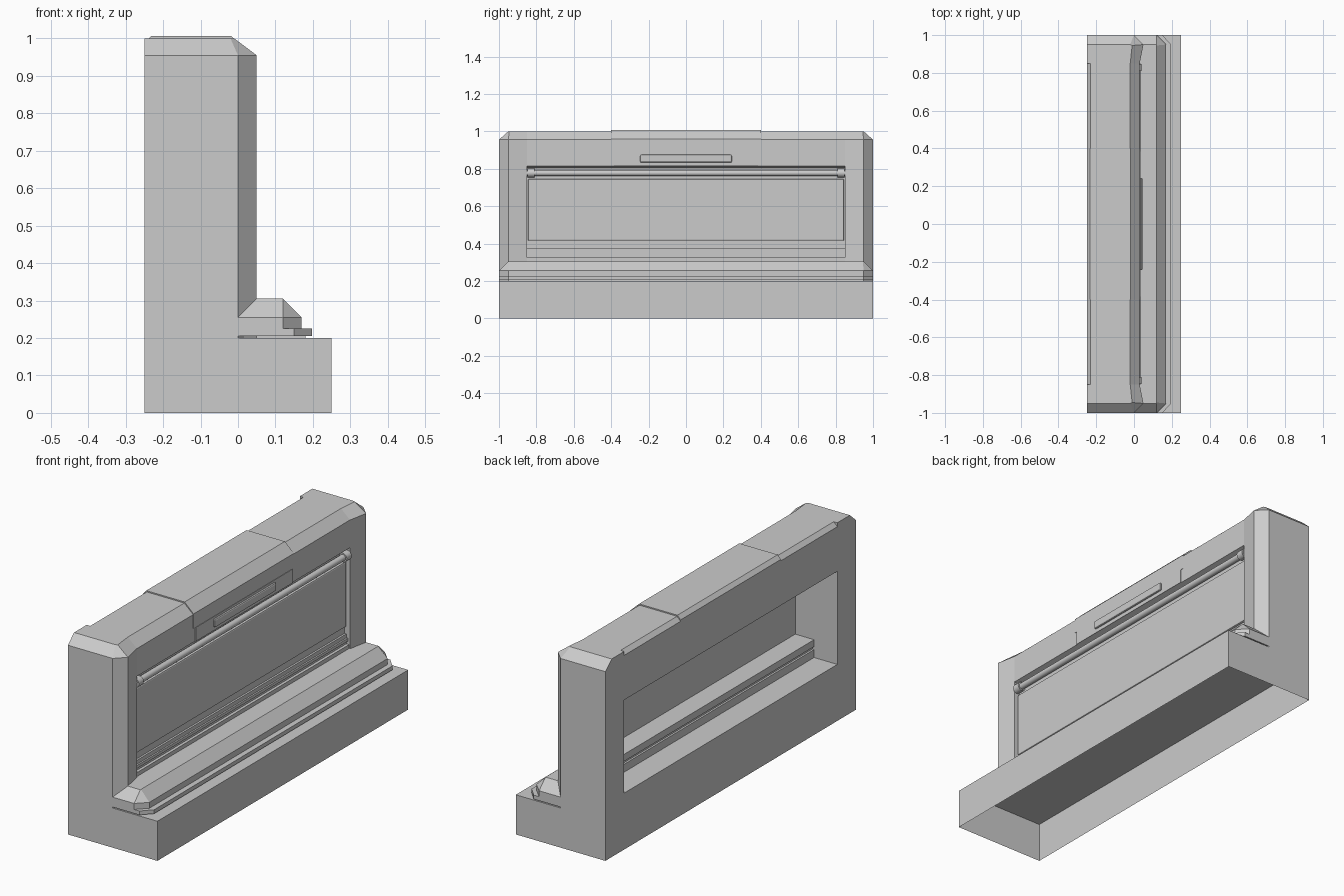
import bpy, bmesh, math
from mathutils import Vector

cube = bpy.data.objects.get("Cube")
if cube:
    bpy.data.objects.remove(cube, do_unlink=True)

grey = bpy.data.materials.new("light grey")
grey.use_nodes = True
colour = (0.6, 0.6, 0.6, 1)
grey.diffuse_color = colour
grey.node_tree.nodes["Principled BSDF"].inputs["Base Color"].default_value = colour


def finish(name, bm):
    bmesh.ops.recalc_face_normals(bm, faces=bm.faces)
    mesh = bpy.data.meshes.new(name)
    bm.to_mesh(mesh)
    bm.free()
    mesh.materials.append(grey)
    obj = bpy.data.objects.new(name, mesh)
    bpy.context.collection.objects.link(obj)
    return obj


def loft(name, rings, bottom=True):
    """Join matching closed rings of points and cap the ends."""
    bm = bmesh.new()
    loops = [[bm.verts.new(p) for p in ring] for ring in rings]
    for a, b in zip(loops, loops[1:]):
        for i in range(len(a)):
            j = (i + 1) % len(a)
            bm.faces.new((a[i], a[j], b[j], b[i]))
    if bottom:
        bm.faces.new(loops[0][::-1])
    bm.faces.new(loops[-1])
    return finish(name, bm)


def box(name, x, y, z, bottom=True, bevel=0):
    rings = [[(x[0], y[0], h), (x[1], y[0], h), (x[1], y[1], h), (x[0], y[1], h)] for h in z]
    obj = loft(name, rings, bottom)
    if bevel:
        mod = obj.modifiers.new("bevel", "BEVEL")
        mod.width = bevel
        mod.segments = 2
    return obj


def extrude_y(name, profile, half):
    return loft(name, [[(x, y, z) for x, z in profile] for y in (-half, half)])


def cylinder(name, x, z, radius, y0, y1):
    bm = bmesh.new()
    bmesh.ops.create_cone(bm, cap_ends=True, segments=16, radius1=radius, radius2=radius, depth=y1 - y0)
    for v in bm.verts:
        v.co = Vector((x + v.co.x, (y0 + y1) / 2 + v.co.z, z + v.co.y))
    obj = finish(name, bm)
    bpy.ops.object.select_all(action="DESELECT")
    obj.select_set(True)
    bpy.context.view_layer.objects.active = obj
    bpy.ops.object.shade_smooth_by_angle()
    return obj


def symmetric(half):
    """Close an outline given for the +y side by mirroring it."""
    return half + [(x, -y) for x, y in reversed(half)]


def at(outline, z):
    return [(x, y, z) for x, y in outline]


# Base shell, open underneath
box("base", (-0.25, 0.25), (-1, 1), (0, 0.2), bottom=False)

# Chamfered end posts
foot = [(-0.25, 1), (0, 1), (0.05, 0.95), (0.03, 0.85), (-0.25, 0.85)]
crown = [(-0.25, 0.95), (-0.02, 0.95), (-0.01, 0.945), (-0.02, 0.85), (-0.25, 0.85)]
for side, s in (("left", 1), ("right", -1)):
    outline = [(x, y * s) for x, y in foot]
    top = [(x, y * s) for x, y in crown]
    loft("post_" + side, [at(outline, 0.2), at(outline, 0.955), at(top, 1)])

# Front sill with chamfered ends, and the thin rail under it
sill = symmetric([(0, 1), (0.12, 1), (0.17, 0.95)])
sill_top = symmetric([(0, 0.95), (0.12, 0.95), (0.12, 0.945)])
loft("front_sill", [at(sill, 0.225), at(sill, 0.255), at(sill_top, 0.305)])
rail = symmetric([(0, 1), (0.15, 1), (0.197, 0.95)])
loft("sill_rail", [at(rail, 0.205), at(rail, 0.225)])
box("sill_gap", (0, 0.18), (-0.95, 0.95), (0.2, 0.205))

# Lower body and stepped ledge behind the sill
box("lower_body", (-0.25, 0), (-0.85, 0.85), (0.2, 0.285))
box("ledge_lower", (-0.12, 0.025), (-0.85, 0.85), (0.285, 0.325))
box("ledge_core", (-0.11, 0.01), (-0.85, 0.85), (0.325, 0.34))
box("ledge_upper", (-0.12, 0.018), (-0.85, 0.85), (0.34, 0.355))
box("ledge_top", (-0.12, 0.01), (-0.85, 0.85), (0.355, 0.375))

# Panel with its backing
box("panel_backing", (-0.015, 0), (-0.85, 0.85), (0.375, 0.815))
box("panel", (0, 0.015), (-0.845, 0.845), (0.415, 0.745), bevel=0.006)

# Top cover and its slightly raised middle lid
cover = [(-0.25, 0.755), (-0.25, 0.98), (-0.23, 1), (-0.02, 1), (0.03, 0.955),
         (0.03, 0.815), (-0.015, 0.80), (-0.015, 0.755)]
extrude_y("top_cover", cover, 0.85)
lid = [(-0.25, 0.755), (-0.25, 0.987), (-0.232, 1.006), (-0.018, 1.006), (0.032, 0.959),
       (0.032, 0.885), (0, 0.885), (0, 0.82), (-0.1, 0.755)]
extrude_y("middle_lid", lid, 0.4)

# Tablet and rounded handle on the cover front
box("tablet", (0.02, 0.034), (-0.385, 0.385), (0.815, 0.885))
box("handle", (0.03, 0.045), (-0.245, 0.245), (0.833, 0.875), bevel=0.007)

# Round bar held by end collars
cylinder("bar", 0.018, 0.777, 0.016, -0.85, 0.85)
for side, s in (("left", 1), ("right", -1)):
    ends = sorted((0.81 * s, 0.848 * s))
    cylinder("bar_collar_" + side, 0.018, 0.777, 0.023, *ends)
